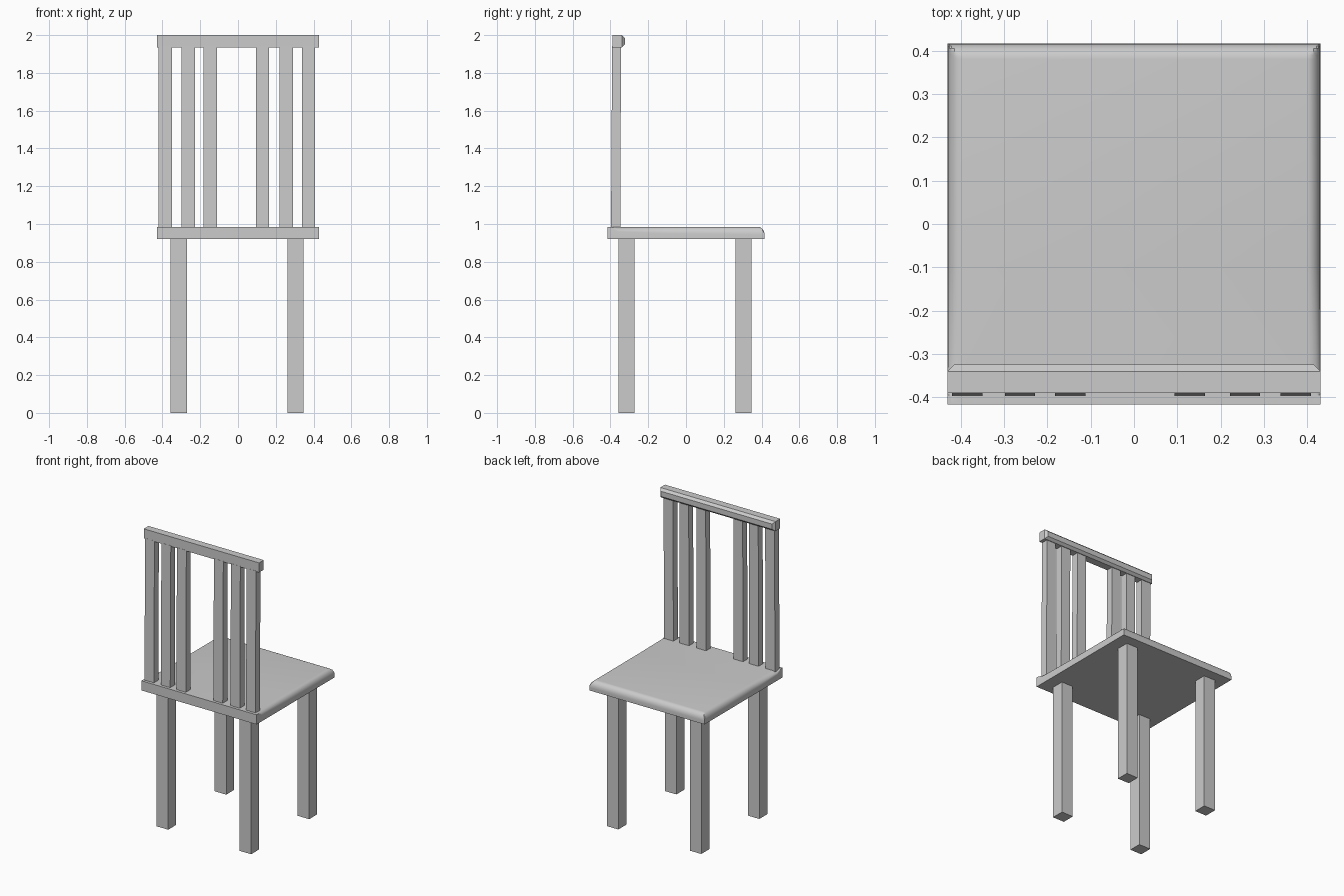
import bpy
import bmesh
from math import sin, cos, pi

if "Cube" in bpy.data.objects:
    bpy.data.objects.remove(bpy.data.objects["Cube"], do_unlink=True)

gray = bpy.data.materials.new("light_gray")
gray.use_nodes = True
gray.diffuse_color = (0.6, 0.6, 0.6, 1)
gray.node_tree.nodes["Principled BSDF"].inputs["Base Color"].default_value = (0.6, 0.6, 0.6, 1)


def finish(name, bm):
    bmesh.ops.recalc_face_normals(bm, faces=bm.faces)
    mesh = bpy.data.meshes.new(name)
    bm.to_mesh(mesh)
    bm.free()
    mesh.materials.append(gray)
    obj = bpy.data.objects.new(name, mesh)
    bpy.context.collection.objects.link(obj)
    return obj


def loft(bm, rings):
    """Skin a stack of closed rings and cap both ends."""
    rows = [[bm.verts.new(p) for p in ring] for ring in rings]
    n = len(rows[0])
    for a, b in zip(rows, rows[1:]):
        for i in range(n):
            j = (i + 1) % n
            bm.faces.new((a[i], a[j], b[j], b[i]))
    bm.faces.new(rows[0])
    bm.faces.new(rows[-1])


def rect_z(x0, x1, y0, y1, z):
    return [(x0, y0, z), (x1, y0, z), (x1, y1, z), (x0, y1, z)]


def rect_y(x, z0, z1, y):
    return [(-x, y, z0), (x, y, z0), (x, y, z1), (-x, y, z1)]


# Seat: square-cut back edge, rounded top edge on the sides and front
BOTTOM, TOP, HALF = 0.92, 0.985, 0.43
ROUND, DROP = 0.032, 0.042
arc = [k * pi / 12 for k in range(7)]


def seat_ring(y, side, front):
    right = [(HALF - ROUND + ROUND * sin(a),
              TOP - max(front, side * DROP * (1 - cos(a)))) for a in arc]
    pts = [(HALF, BOTTOM)] + right[::-1]
    pts += [(-x, z) for x, z in pts[::-1]]
    return [(x, y, z) for x, z in pts]


rings = [seat_ring(y, s, 0) for y, s in
         ((-0.416, 0), (-0.395, 0), (-0.36, 0.6), (-0.1, 0.85))]
rings += [seat_ring(0.38 + 0.036 * sin(a), 1, DROP * (1 - cos(a))) for a in arc]
bm = bmesh.new()
loft(bm, rings)
seat = finish("seat", bm)
bpy.context.view_layer.objects.active = seat
seat.select_set(True)
bpy.ops.object.shade_smooth_by_angle(angle=pi / 6)
seat.select_set(False)

# Four square legs
for side, x in (("right", -0.357), ("left", 0.262)):
    for end, y in (("back", -0.357), ("front", 0.262)):
        bm = bmesh.new()
        loft(bm, [rect_z(x, x + 0.086, y, y + 0.085, z) for z in (0, 0.925)])
        finish(f"{end}_{side}_leg", bm)

# Six upright slats, leaning very slightly
for i, x in enumerate((-0.42, -0.298, -0.182, 0.094, 0.221, 0.338)):
    bm = bmesh.new()
    loft(bm, [rect_z(x, x + 0.07, -0.397, -0.348, 0.97),
              rect_z(x, x + 0.07, -0.391, -0.344, 1.94)])
    finish(f"back_slat_{i + 1}", bm)

# Top rail with a chamfered inner face
bm = bmesh.new()
loft(bm, [rect_y(HALF, 1.935, 2.0, -0.39),
          rect_y(HALF, 1.935, 2.0, -0.34),
          rect_y(HALF - 0.015, 1.95, 1.985, -0.324)])
finish("top_rail", bm)
